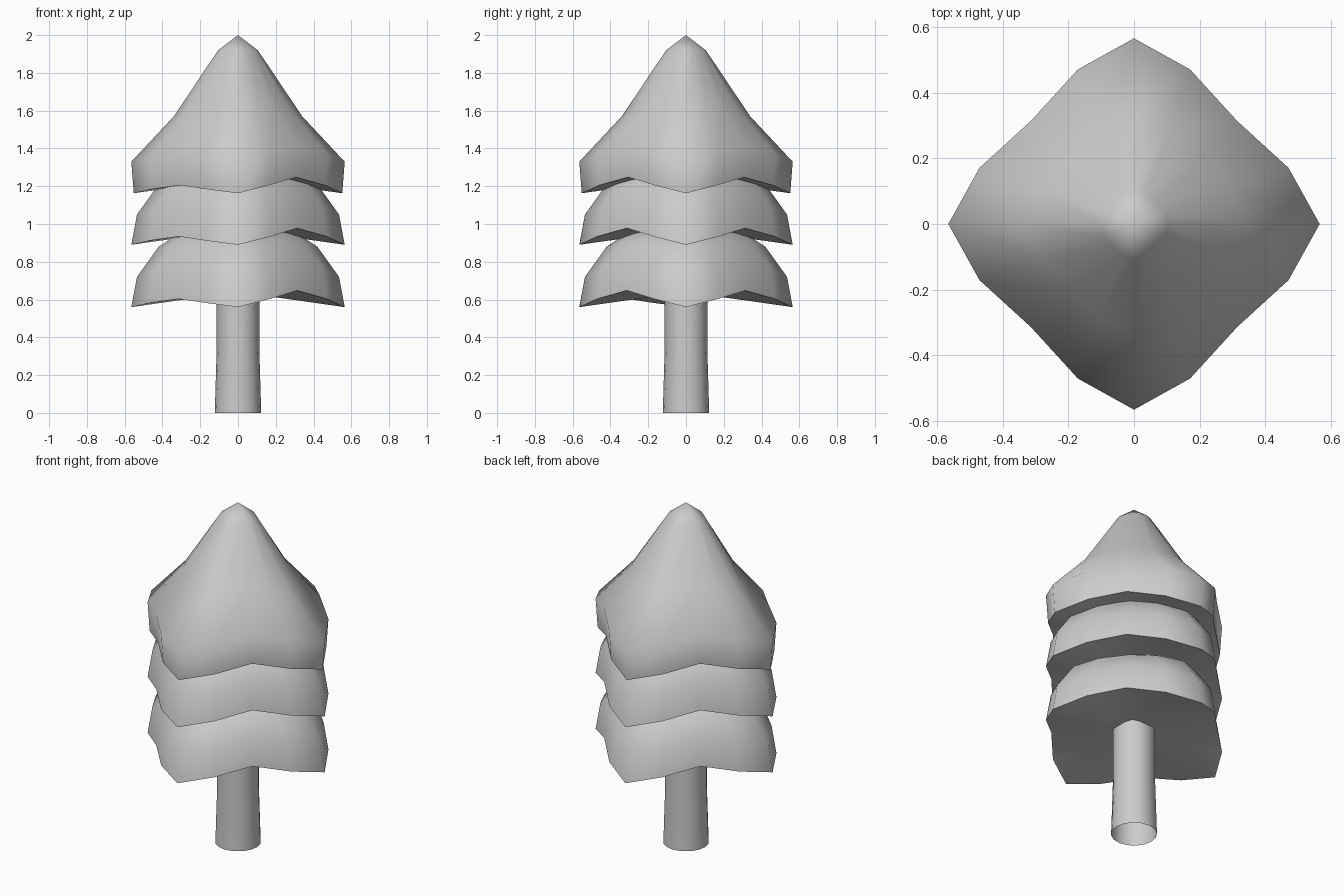
import bpy, bmesh, math

if "Cube" in bpy.data.objects:
    bpy.data.objects.remove(bpy.data.objects["Cube"])

# Four-lobed outline: (angle within a quadrant, radius factor, lift factor)
LOBE = [(0, 1.0, 0.0), (20, 0.885, 0.5), (45, 0.785, 1.0), (70, 0.885, 0.5)]


def finish(name, bm, sharp_rim=()):
    bmesh.ops.recalc_face_normals(bm, faces=bm.faces)
    for f in bm.faces:
        f.smooth = True
    for e in sharp_rim:
        e.smooth = False
    mesh = bpy.data.meshes.new(name)
    bm.to_mesh(mesh)
    bm.free()
    obj = bpy.data.objects.new(name, mesh)
    bpy.context.collection.objects.link(obj)


def bridge(bm, a, b):
    n = len(a)
    for i in range(n):
        bm.faces.new((a[i], a[(i + 1) % n], b[(i + 1) % n], b[i]))


def fan(bm, ring, z):
    tip = bm.verts.new((0, 0, z))
    for i, v in enumerate(ring):
        bm.faces.new((v, ring[(i + 1) % len(ring)], tip))


def foliage(name, profile, tip_z, under_z):
    """profile: (corner radius, z, lift of the diagonals, roundness)"""
    bm = bmesh.new()
    rings = []
    for r, z, lift, rnd in profile:
        ring = []
        for q in range(4):
            # the front-left side droops lower than the rest
            droop = 0.5 if q == 2 else 1.0
            for deg, f, l in LOBE:
                a = math.radians(deg + 90 * q)
                rr = r * (f + (1 - f) * rnd)
                ring.append(bm.verts.new((rr * math.cos(a), rr * math.sin(a),
                                          z + lift * l * droop)))
        rings.append(ring)
    for a, b in zip(rings, rings[1:]):
        bridge(bm, a, b)
    fan(bm, rings[-1], tip_z)
    fan(bm, rings[0], under_z)
    n = len(rings[0])
    rim = [bm.edges.get((rings[0][i], rings[0][(i + 1) % n])) for i in range(n)]
    finish(name, bm, rim)


# Lower and middle foliage skirts
for name, z in (("lower_foliage", 0.56), ("middle_foliage", 0.89)):
    foliage(name, [(0.565, z, 0.088, 0), (0.535, z + 0.16, 0.08, 0),
                   (0.42, z + 0.32, 0.03, 0.15), (0.30, z + 0.40, 0, 0.3)],
            z + 0.42, z + 0.08)

# Pointed crown
foliage("top_foliage", [(0.552, 1.163, 0.085, 0), (0.565, 1.33, 0.085, 0),
                        (0.34, 1.57, 0.04, 0.1), (0.105, 1.92, 0, 0.6)],
        2.0, 1.24)

# Open-ended trunk, slightly flared at the foot
bm = bmesh.new()
trunk = []
for r, z in ((0.123, 0.0), (0.113, 0.33), (0.113, 0.66)):
    trunk.append([bm.verts.new((r * math.cos(i * math.pi / 8),
                                r * math.sin(i * math.pi / 8), z))
                  for i in range(16)])
for a, b in zip(trunk, trunk[1:]):
    bridge(bm, a, b)
finish("trunk", bm)
